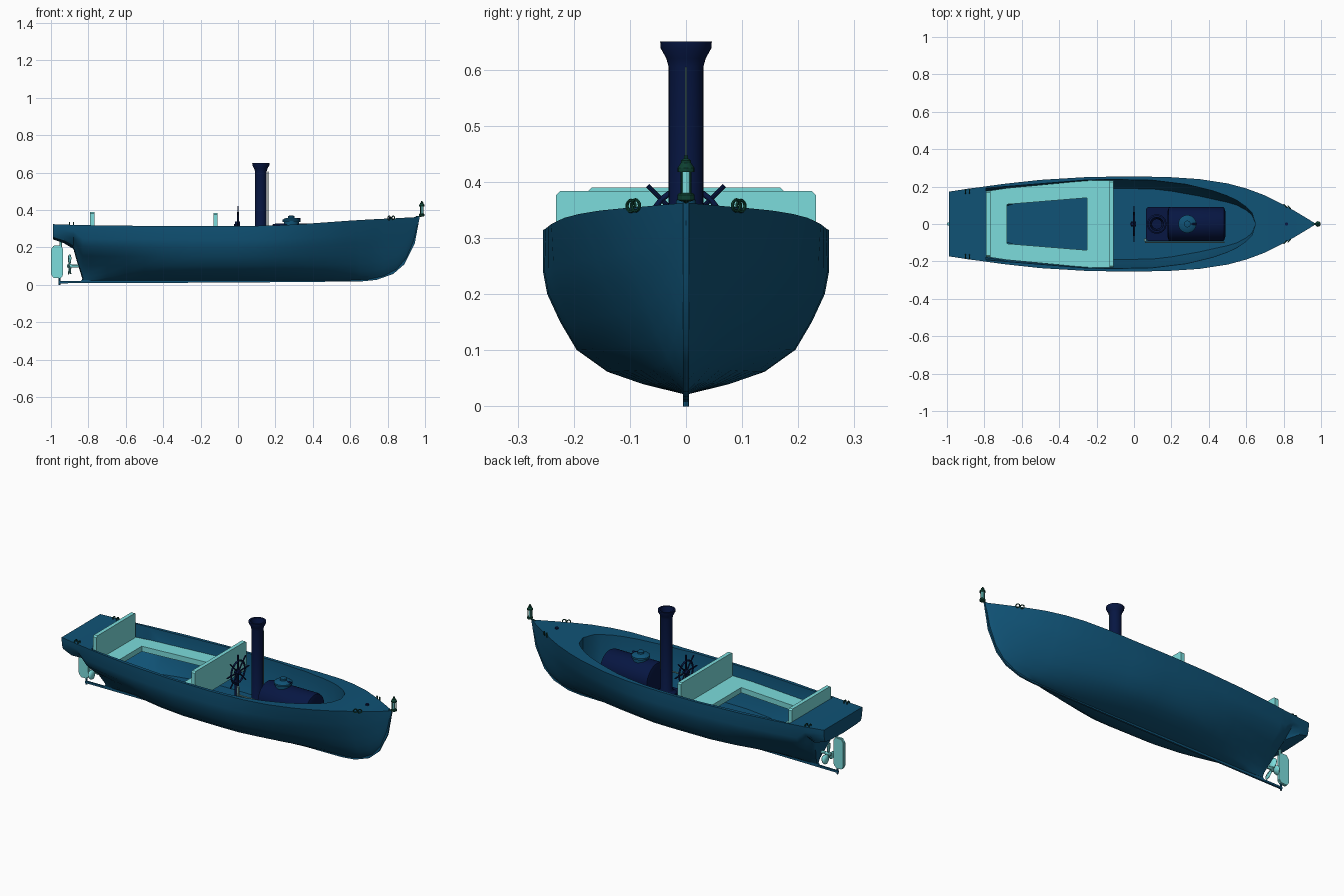
import bpy, bmesh, math
from mathutils import Vector

if "Cube" in bpy.data.objects:
    bpy.data.objects.remove(bpy.data.objects["Cube"])

def material(name, c):
    m = bpy.data.materials.new(name)
    m.diffuse_color = (*c, 1)
    m.use_nodes = True
    m.node_tree.nodes["Principled BSDF"].inputs["Base Color"].default_value = m.diffuse_color
    return m

BLUE = material("hull_blue", (0.005, 0.085, 0.18))
NAVY = material("navy", (0.002, 0.008, 0.055))
TEAL = material("light_teal", (0.2, 0.72, 0.72))
GREEN = material("dark_green", (0.004, 0.05, 0.03))
GREY = material("pipe_teal", (0.13, 0.3, 0.3))

def finish(name, bm, mat, smooth=30):
    bmesh.ops.remove_doubles(bm, verts=bm.verts, dist=1e-5)
    bmesh.ops.recalc_face_normals(bm, faces=bm.faces)
    me = bpy.data.meshes.new(name)
    bm.to_mesh(me)
    bm.free()
    ob = bpy.data.objects.new(name, me)
    bpy.context.collection.objects.link(ob)
    me.materials.append(mat)
    bpy.ops.object.select_all(action='DESELECT')
    ob.select_set(True)
    bpy.context.view_layer.objects.active = ob
    bpy.ops.object.shade_smooth_by_angle(angle=math.radians(smooth))
    return ob

def grid(bm, rows):
    vs = [[bm.verts.new(p) for p in r] for r in rows]
    for a, b in zip(vs, vs[1:]):
        for i in range(len(a) - 1):
            bm.faces.new((a[i], a[i + 1], b[i + 1], b[i]))
    return vs

def lathe(name, prof, loc, mat, axis=(0, 0, 1), seg=24):
    # profile of (radius, height) spun round an axis
    q = Vector((0, 0, 1)).rotation_difference(Vector(axis))
    bm = bmesh.new()
    vs = grid(bm, [[Vector(loc) + q @ Vector((r * math.cos(2 * math.pi * i / seg), r * math.sin(2 * math.pi * i / seg), h))
                    for i in range(seg + 1)] for r, h in prof])
    for ring in (vs[0], vs[-1]):
        bm.faces.new(ring[:-1])
    return finish(name, bm, mat)

def rod(name, p, q, r, mat, seg=12):
    d = Vector(q) - Vector(p)
    return lathe(name, [(r, 0), (r, d.length)], p, mat, d.normalized(), seg)

def prism(name, pts, plane, lo, hi, mat, bevel=0):
    put = {"xy": lambda a, b, c: (a, b, c), "xz": lambda a, b, c: (a, c, b), "yz": lambda a, b, c: (c, a, b)}[plane]
    bm = bmesh.new()
    n = len(pts)
    A = [bm.verts.new(put(a, b, lo)) for a, b in pts]
    B = [bm.verts.new(put(a, b, hi)) for a, b in pts]
    bm.faces.new(A)
    bm.faces.new(B)
    for i in range(n):
        bm.faces.new((A[i], A[(i + 1) % n], B[(i + 1) % n], B[i]))
    if bevel:
        bmesh.ops.bevel(bm, geom=bm.edges[:], offset=bevel, segments=2, affect='EDGES')
    return finish(name, bm, mat)

def torus(name, loc, R, r, axis, mat, n=24, m=8):
    q = Vector((0, 0, 1)).rotation_difference(Vector(axis))
    bm = bmesh.new()
    grid(bm, [[Vector(loc) + q @ Vector(((R + r * math.cos(2 * math.pi * j / m)) * math.cos(2 * math.pi * i / n),
                                         (R + r * math.cos(2 * math.pi * j / m)) * math.sin(2 * math.pi * i / n),
                                         r * math.sin(2 * math.pi * j / m)))
               for j in range(m + 1)] for i in range(n + 1)])
    return finish(name, bm, mat, 60)

def interp(xs, ys, x):
    for i in range(len(xs) - 1):
        if x <= xs[i + 1]:
            t = max(0, (x - xs[i]) / (xs[i + 1] - xs[i]))
            return ys[i] + t * (ys[i + 1] - ys[i])
    return ys[-1]

# Hull lines: stations, half breadth, sheer height, keel height, section shapes
X = [-.99, -.93, -.88, -.86, -.83, -.7, -.5, -.25, 0, .2, .35, .5, .6, .7, .78, .85, .9, .94, .966]
B = [.173, .182, .19, .192, .196, .214, .236, .251, .255, .25, .24, .217, .19, .153, .113, .075, .045, .021, .005]
ZS = [.324, .322, .32, .32, .319, .317, .315, .314, .314, .317, .325, .336, .343, .349, .353, .356, .359, .361, .363]
ZK = [.243, .222, .192, .12, .025, .022, .022, .022, .022, .022, .022, .022, .024, .029, .045, .08, .135, .225, .33]
F = [0, .06, .136, .27, .44, .61, .75, 1]
SHAPES = {"mid": [.02, .3, .55, .765, .88, .97, 1, 1], "wine": [.03, .06, .11, .27, .6, .89, .97, 1],
          "bow": [.03, .16, .29, .46, .63, .77, .88, 1], "tran": [.02, .75, .93, .96, .98, .99, 1, 1]}

def section(x):
    def mix(a, b, t):
        t = min(1, max(0, t))
        return [p + (q - p) * t for p, q in zip(SHAPES[a], SHAPES[b])]
    if x < -.83:
        return mix("wine", "tran", (-.83 - x) / .08)
    if x < .1:
        return mix("mid", "wine", ((-.3 - x) / .53) ** 1.3 if x < -.3 else 0)
    return mix("mid", "bow", (x - .1) / .6)

def half(x, z):
    k, s = interp(X, ZK, x), interp(X, ZS, x)
    return interp(X, B, x) * interp(F, section(x), min(1, max(0, (z - k) / (s - k))))

def sheer(x):
    return interp(X, ZS, x)

XS = sorted(set(X + [-.79, -.6, -.4, -.12, .1, .28, .42, .55, .63, .65, .74]))
bm = bmesh.new()
for s in (1, -1):
    rows = []
    for x in XS:
        k, h, b = interp(X, ZK, x), sheer(x), interp(X, B, x)
        rows.append([(x, s * b * y, k + f * (h - k)) for f, y in zip(F, section(x))])
    vs = grid(bm, rows)
    mid = [bm.verts.new((x, 0, p[0][2])) for x, p in zip(XS, rows)]
    for i in range(len(XS) - 1):
        bm.faces.new((mid[i], vs[i][0], vs[i + 1][0], mid[i + 1]))
    top = bm.verts.new((-.99, 0, sheer(-.99)))
    bm.faces.new([mid[0]] + vs[0] + [top])
finish("hull", bm, BLUE, 40)

# Deck with cockpit opening, inner walls and floor
OX = [-.79, -.25, -.1, .1, .28, .42, .5, .55, .6, .63, .65]
OY = [.192, .236, .238, .234, .212, .178, .15, .126, .092, .062, 0]
FLOOR = .11

def opening(x):
    return interp(OX, OY, x) if -.79 <= x <= .65 else 0

bm = bmesh.new()
CX = [x for x in sorted(set(XS + OX)) if -.79 <= x <= .65]
for s in (1, -1):
    for span in ([x for x in XS if x <= -.79], [x for x in XS if x >= .65]):
        grid(bm, [[(x, 0, sheer(x)), (x, s * interp(X, B, x), sheer(x))] for x in span])
    grid(bm, [[(x, s * opening(x), sheer(x)), (x, s * interp(X, B, x), sheer(x))] for x in CX])
    inner = lambda x, z, k: s * max(0, min(opening(x) * k, half(x, z) - .008))
    rows = [[(x, s * opening(x), sheer(x)), (x, inner(x, .22, .97), .22),
             (x, inner(x, FLOOR, .8), FLOOR), (x, 0, FLOOR)] for x in CX]
    grid(bm, rows)
    bm.faces.new([bm.verts.new(p) for p in rows[0] + [(-.79, 0, sheer(-.79))]])
finish("deck_and_cockpit", bm, BLUE, 30)

# Keel, stem and skeg
prism("keel_and_stem", [(-.96, .008), (0, .012), (.66, .018), (.74, .026), (.83, .058), (.89, .11), (.945, .22), (.972, .366),
      (.955, .366), (.93, .23), (.875, .125), (.82, .07), (.73, .04), (.6, .035), (-.83, .035), (-.84, .02), (-.96, .019)],
      "xz", -.005, .005, BLUE)
rod("rudder_heel", (-.955, 0, 0), (-.955, 0, .04), .005, BLUE)

# Rudder and propeller
prism("rudder", [(-.985, .035), (-.95, .035), (-.935, .05), (-.935, .195), (-.95, .21), (-.985, .21), (-1, .19), (-1, .055)],
      "xz", -.009, .009, TEAL, .003)
rod("rudder_stock", (-.947, 0, .2), (-.947, 0, .24), .007, TEAL)
rod("propeller_shaft", (-.915, 0, .1), (-.83, 0, .1), .008, TEAL)
lathe("propeller_hub", [(.004, 0), (.012, .008), (.012, .026)], (-.915, 0, .1), TEAL, (1, 0, 0), 16)
for i in range(3):
    a0 = math.pi / 2 + i * 2 * math.pi / 3
    bm = bmesh.new()
    grid(bm, [[(-.902 + w * t * .3, r * math.cos(a0) - w * t * math.sin(a0), .1 + r * math.sin(a0) + w * t * math.cos(a0))
               for t in (-1, 0, 1)] for r, w in ((.008, .008), (.025, .02), (.045, .024), (.058, .015), (.062, .004))])
    blade = finish("propeller_blade", bm, TEAL, 60)
    blade.modifiers.new("thickness", 'SOLIDIFY').thickness = .004

# Bench seats and backs
LO, HI = .22, .25
for s in (1, -1):
    prism("side_seat", [(-.68, s * .105), (-.68, s * .192), (-.25, s * .232), (-.25, s * .14)], "xy", LO, HI, TEAL)
prism("stern_seat", [(-.785, -.176), (-.68, -.192), (-.68, .192), (-.785, .176)], "xy", LO, HI, TEAL)
prism("front_seat", [(-.25, -.232), (-.12, -.234), (-.12, .234), (-.25, .232)], "xy", LO, HI, TEAL)
for name, w, top, x in (("stern_back", .176, .39, -.79), ("front_back", .232, .384, -.132)):
    prism(name, [(-w, LO), (-w, top - .008), (-w + .008, top), (w - .008, top), (w, top - .008), (w, LO)],
          "yz", x, x + .022, TEAL)

# Boiler, firebox and funnel
lathe("boiler", [(.07, .18), (.088, .185), (.092, .2), (.092, .47), (.088, .482), (.07, .488)], (0, 0, .235), NAVY, (1, 0, 0), 32)
prism("firebox", [(.065, -.09), (.2, -.09), (.2, .09), (.065, .09)], "xy", FLOOR, .17, NAVY, .006)
for x in (.24, .42):
    prism("boiler_cradle", [(-.075, FLOOR), (.075, FLOOR), (.07, .19), (-.07, .19)], "yz", x, x + .025, NAVY)
lathe("funnel", [(.052, .165), (.052, .18), (.036, .19), (.031, .2), (.031, .605), (.035, .62), (.045, .638), (.046, .65),
                 (.036, .65), (.026, .61), (.026, .5)], (.122, 0, 0), NAVY)
lathe("steam_dome", [(.04, .315), (.04, .335), (.048, .337), (.048, .347), (.036, .355), (.018, .358), (.018, .368), (.006, .37)],
      (.285, 0, 0), BLUE)
rod("steam_valve", (.285, 0, .352), (.335, 0, .352), .006, NAVY)
rod("steam_pipe", (.16, 0, .3), (.16, 0, .605), .002, GREY)
rod("feed_pipe", (.06, -.097, .25), (.485, -.097, .25), .004, GREY)
rod("control_lever", (.06, -.085, FLOOR), (.06, -.085, .29), .008, GREY)

# Steering wheel
torus("wheel_rim", (0, 0, .325), .062, .005, (1, 0, 0), NAVY)
rod("wheel_hub", (-.015, 0, .325), (.012, 0, .325), .014, NAVY)
rod("wheel_column", (-.012, 0, FLOOR), (-.012, 0, .325), .009, NAVY)
for i in range(4):
    c, d = .097 * math.cos(i * math.pi / 4), .097 * math.sin(i * math.pi / 4)
    rod("wheel_spoke", (0, -c, .325 - d), (0, c, .325 + d), .004, NAVY, 8)

# Bow lantern
lathe("lantern_base", [(.008, .365), (.015, .368), (.015, .377), (.012, .38)], (.983, 0, 0), GREEN, seg=12)
lathe("lantern_glass", [(.009, .378), (.009, .422)], (.983, 0, 0), TEAL, seg=12)
lathe("lantern_cap", [(.015, .418), (.015, .425), (.009, .434), (.009, .438), (.004, .442), (.004, .447)], (.983, 0, 0), GREEN, seg=12)
for i in range(4):
    a = math.pi / 4 + i * math.pi / 2
    px, py = .983 + .011 * math.cos(a), .011 * math.sin(a)
    rod("lantern_bar", (px, py, .375), (px, py, .42), .002, GREEN, 6)
rod("lantern_bracket", (.95, 0, .362), (.983, 0, .368), .004, GREEN)

# Fairleads and deck bitt
for s in (1, -1):
    for x, y, ax in ((.808, .098, (.7, s * .7, 0)), (.83, .09, (.7, s * .7, 0)), (-.902, .172, (1, 0, 0)), (-.88, .174, (1, 0, 0))):
        torus("fairlead", (x, s * y, sheer(x) + .003), .01, .003, ax, GREEN, 16, 6)
rod("deck_bitt", (.815, 0, .35), (.815, 0, .362), .009, NAVY)
